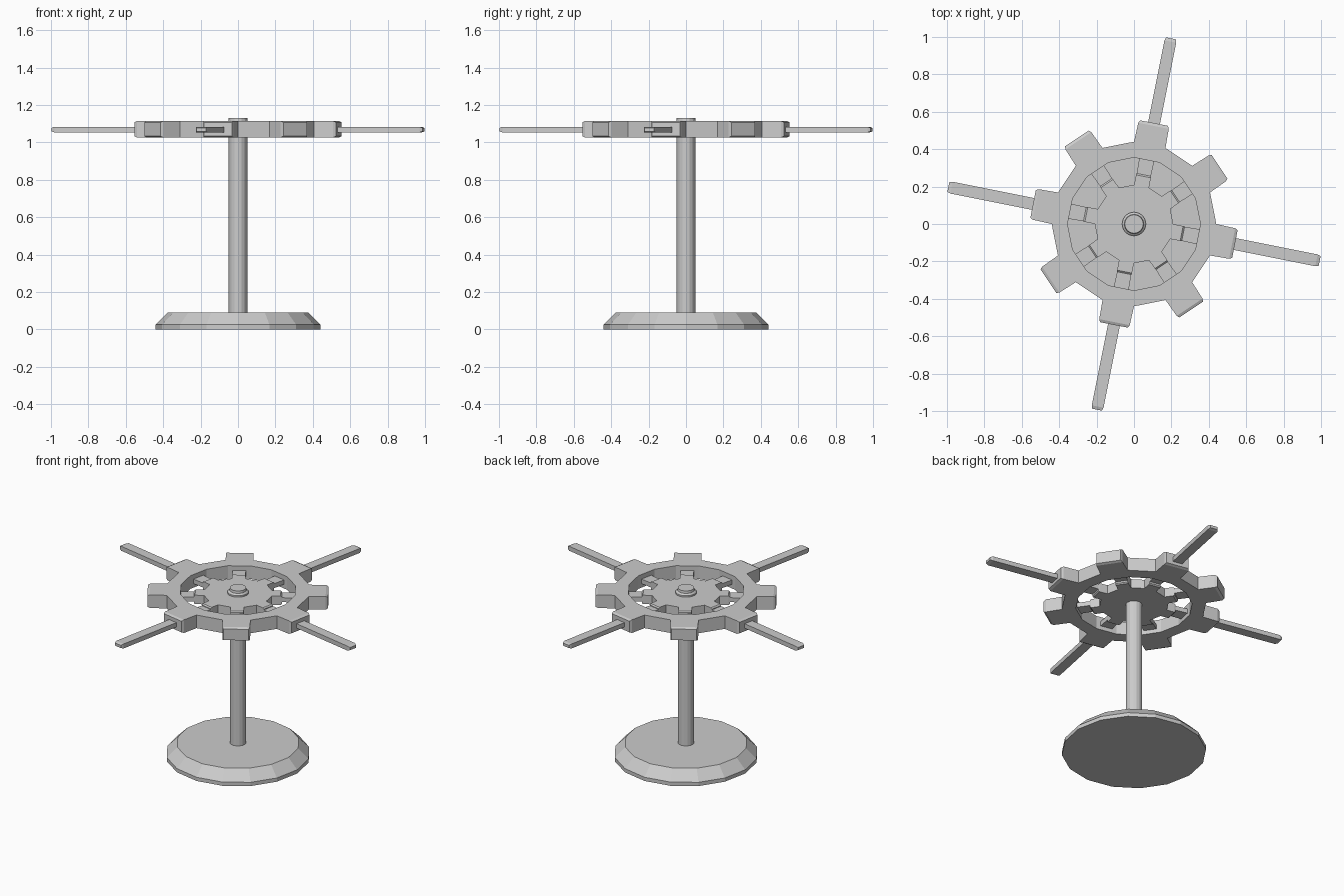
import bpy, bmesh, math
from mathutils import Matrix, Vector

if "Cube" in bpy.data.objects:
    bpy.data.objects.remove(bpy.data.objects["Cube"], do_unlink=True)

SIDES = 16
STEP = math.tau / SIDES
APOTHEM = math.cos(STEP / 2)
HALF = math.sin(STEP / 2)
MID = 1.07          # height of the wheel's middle plane

grey = bpy.data.materials.new("plain grey")
grey.use_nodes = True
grey.diffuse_color = (0.6, 0.6, 0.6, 1)
grey.node_tree.nodes["Principled BSDF"].inputs["Base Color"].default_value = (0.6, 0.6, 0.6, 1)


def finish(name, bm):
    bmesh.ops.recalc_face_normals(bm, faces=bm.faces)
    mesh = bpy.data.meshes.new(name)
    bm.to_mesh(mesh)
    bm.free()
    mesh.materials.append(grey)
    obj = bpy.data.objects.new(name, mesh)
    bpy.context.collection.objects.link(obj)
    return obj


def lathe(name, profile, closed=False):
    """Turn (radius, z) points around z; open profiles get flat end caps."""
    bm = bmesh.new()
    rings = [[bm.verts.new((r * math.cos(i * STEP), r * math.sin(i * STEP), z))
              for i in range(SIDES)] for r, z in profile]
    pairs = list(zip(rings, rings[1:]))
    if closed:
        pairs.append((rings[-1], rings[0]))
    else:
        bm.faces.new(rings[0])
        bm.faces.new(rings[-1])
    for a, b in pairs:
        for i in range(SIDES):
            j = (i + 1) % SIDES
            bm.faces.new((a[i], a[j], b[j], b[i]))
    return finish(name, bm)


def radial_bars(name, sections, count):
    """Loft rectangles (radius, half width, z low, z high) outward, repeated around z."""
    bm = bmesh.new()
    for k in range(count):
        turn = Matrix.Rotation(-STEP / 2 + k * math.tau / count, 4, "Z")
        loops = [[bm.verts.new(turn @ Vector((r, y, z)))
                  for y, z in ((-w, lo), (w, lo), (w, hi), (-w, hi))]
                 for r, w, lo, hi in sections]
        for a, b in zip(loops, loops[1:]):
            for i in range(4):
                j = (i + 1) % 4
                bm.faces.new((a[i], a[j], b[j], b[i]))
        bm.faces.new(loops[-1])
    return finish(name, bm)


# Stand
lathe("base", [(0.44, 0), (0.44, 0.025), (0.375, 0.09)])
lathe("pole", [(0.05, 0.09), (0.05, 1.05)])

# Outer wheel rim with eight blocky teeth
low, high = MID - 0.044, MID + 0.044
lathe("outer_ring", [(0.44, low), (0.44, high), (0.355, high), (0.355, low)], closed=True)
radial_bars("outer_teeth", [
    (0.44 * APOTHEM, 0.44 * HALF, low, high),
    (0.535, 0.083, low, high),
    (0.55, 0.076, low + 0.007, high - 0.007)], 8)

# Inner gear, its teeth and the thin links to the rim
g_low, g_high = MID - 0.035, MID + 0.025
lathe("inner_gear", [(0.21, g_low), (0.21, g_high)])
radial_bars("inner_teeth", [
    (0.21 * APOTHEM, 0.21 * HALF, g_low, g_high),
    (0.26, 0.04, g_low, g_high),
    (0.268, 0.038, g_low + 0.007, g_high - 0.007)], 8)
radial_bars("links", [
    (0.25, 0.038, MID - 0.017, MID + 0.013),
    (0.36, 0.041, MID - 0.017, MID + 0.013)], 8)

# Hub cap on top of the pole
lathe("hub_cap", [(0.064, g_high), (0.064, 1.105), (0.052, 1.115), (0.05, 1.131)])

# Four long handles with chamfered grips
s_low, s_high = MID - 0.017, MID + 0.013
radial_bars("handles", [
    (0.52, 0.032, s_low, s_high),
    (0.995, 0.032, s_low, s_high),
    (1.012, 0.026, s_low + 0.006, s_high - 0.006)], 4)
